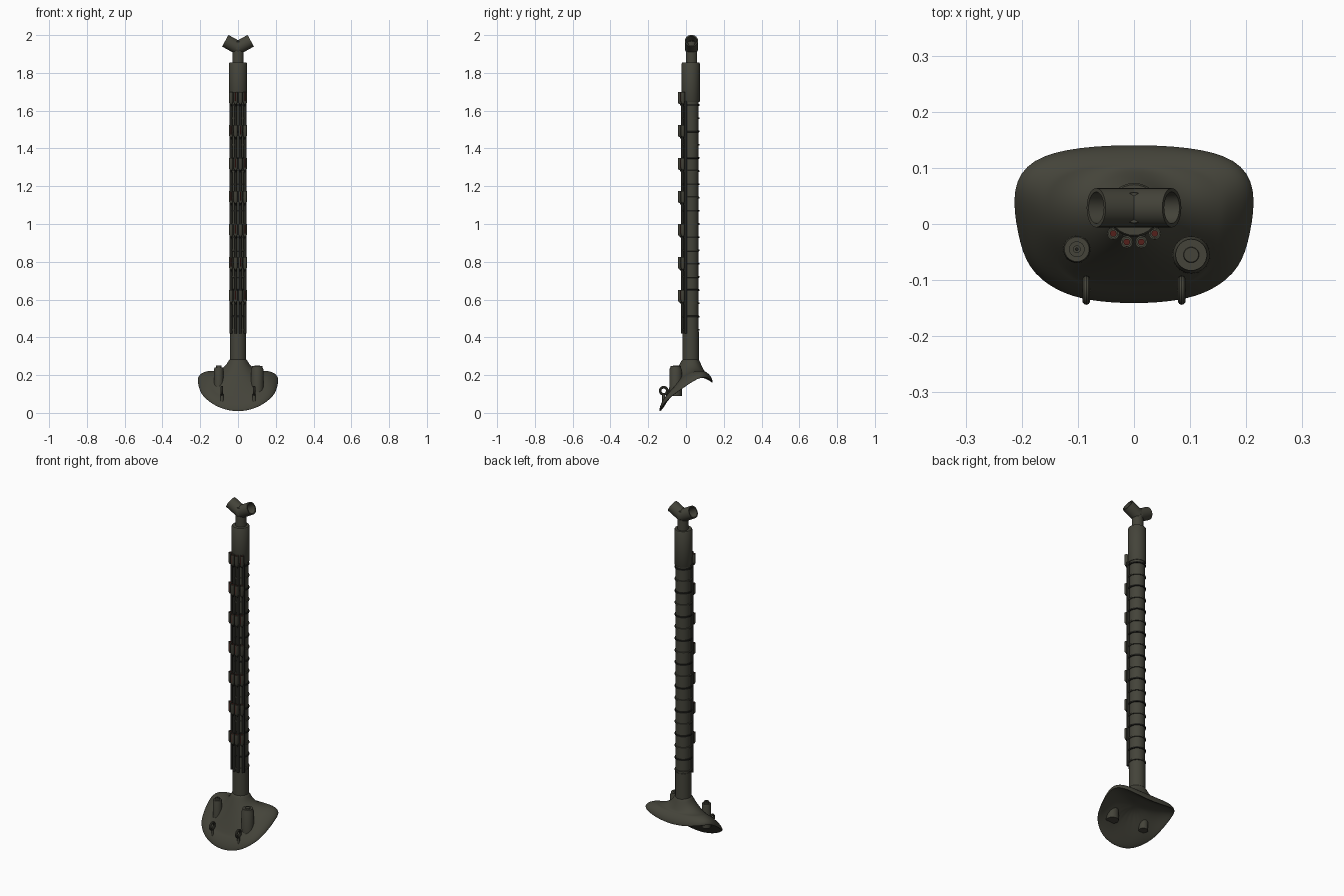
import bpy, bmesh, math
from mathutils import Vector

cube = bpy.data.objects.get("Cube")
if cube:
    bpy.data.objects.remove(cube, do_unlink=True)


def material(name, colour):
    mat = bpy.data.materials.new(name)
    mat.use_nodes = True
    mat.diffuse_color = (*colour, 1)
    mat.node_tree.nodes["Principled BSDF"].inputs["Base Color"].default_value = (*colour, 1)
    return mat


OLIVE = material("dark olive", (.058, .057, .042))
DARK = material("near black olive", (.016, .016, .013))
RED = material("dark red", (.09, .014, .011))
AXIS_Y = .025


def finish(name, bm, mat, angle=35):
    bmesh.ops.recalc_face_normals(bm, faces=bm.faces)
    mesh = bpy.data.meshes.new(name)
    bm.to_mesh(mesh)
    bm.free()
    obj = bpy.data.objects.new(name, mesh)
    bpy.context.collection.objects.link(obj)
    mesh.materials.append(mat)
    bpy.ops.object.select_all(action="DESELECT")
    obj.select_set(True)
    bpy.context.view_layer.objects.active = obj
    bpy.ops.object.shade_smooth_by_angle(angle=math.radians(angle))
    return obj


def bridge(bm, loops):
    """Joins successive rings of equal length and caps both ends."""
    rings = [[bm.verts.new(p) for p in loop] for loop in loops]
    for a, b in zip(rings, rings[1:]):
        for i in range(len(a)):
            j = (i + 1) % len(a)
            bm.faces.new((a[i], a[j], b[j], b[i]))
    bm.faces.new(rings[0])
    bm.faces.new(rings[-1])


def lathe(name, profile, origin, mat, axis=(0, 0, 1), sides=32):
    """Revolves (radius, height) points about an axis through origin."""
    turn = Vector((0, 0, 1)).rotation_difference(Vector(axis))
    bm = bmesh.new()
    loops = []
    for r, h in profile:
        angles = [math.tau * i / sides for i in range(sides)]
        loops.append([Vector(origin) + turn @ Vector((r * math.cos(a), r * math.sin(a), h))
                      for a in angles])
    bridge(bm, loops)
    return finish(name, bm, mat)


def rod(name, start, end, r, mat, sides=12):
    start, end = Vector(start), Vector(end)
    d = end - start
    return lathe(name, [(r, 0), (r, d.length)], start, mat, d.normalized(), sides)


# Pole, sleeves and stem
lathe("pole", [(.041, .27), (.041, 1.67)], (0, AXIS_Y, 0), OLIVE)
lathe("lower_sleeve", [(.043, .25), (.043, .43)], (0, AXIS_Y, 0), OLIVE)
lathe("upper_sleeve", [(.045, 1.645), (.048, 1.65), (.048, 1.85), (.045, 1.855)],
      (0, AXIS_Y, 0), OLIVE)
lathe("stem", [(.03, 1.84), (.03, 1.94), (.027, 1.965)], (0, .029, 0), OLIVE)

# Forked top with hollow ends
for side, label in ((1, "left"), (-1, "right")):
    lathe(label + "_fork_arm",
          [(.035, -.01), (.035, .077), (.028, .077), (.026, .03)],
          (0, .029, 1.933), OLIVE, (side * .875, 0, .484))

# Bands around the pole
for i in range(18):
    z = .44 + .07 * i
    lathe(f"band_{i}", [(.04, z - .005), (.046, z - .004), (.046, z + .004), (.04, z + .005)],
          (0, AXIS_Y, 0), DARK if i % 2 else OLIVE)

# Four cables down the front with seven rows of cups
for n, (x, y) in enumerate(((-.037, -.017), (-.013, -.032), (.013, -.032), (.037, -.017))):
    rod(f"cable_{n}", (x, y + .014, .42), (x, y + .014, 1.65), .008, DARK)
    for row in range(7):
        z = 1.67 - .175 * row
        lathe(f"cup_{row}_{n}",
              [(.006, -.035), (.011, -.025), (.011, .03), (.008, .03), (.008, .015)],
              (x, y, z), OLIVE, sides=12)
        rod(f"cup_core_{row}_{n}", (x, y, z), (x, y, z + .028), .006, RED, 10)
        rod(f"cup_strut_{row}_{n}", (x, y, z - .025), (x * .9, y + .018, z - .06), .005, DARK, 8)
        if (row + n) % 2:
            rod(f"cup_stripe_{row}_{n}", (x, y - .0095, z - .02), (x, y - .0095, z + .025),
                .0025, RED, 6)


# Curved base shell: half outlines from front centre to back centre
def mirrored(half):
    return ([Vector(p) for p in half] +
            [Vector((-x, y, z)) for x, y, z in half[-2:0:-1]])


edge = mirrored([(0, -.143, .002), (.08, -.138, .015), (.14, -.12, .045), (.19, -.08, .085),
                 (.208, -.02, .125), (.22, .065, .185), (.185, .118, .185),
                 (.1, .138, .165), (0, .142, .155)])
tray = mirrored([(0, -.108, .085), (.06, -.107, .087), (.11, -.098, .095), (.138, -.06, .14),
                 (.152, -.01, .195), (.155, .045, .222), (.13, .085, .222),
                 (.08, .102, .217), (0, .105, .215)])
centre = Vector((0, AXIS_Y, 0))
lift = Vector((0, 0, 1))


def collar(r, z):
    ring = []
    for p in tray:
        d = p - centre
        d.z = 0
        ring.append(centre + d.normalized() * r + lift * z)
    return ring


def under(p, keep, drop):
    q = centre + (p - centre) * keep
    q.z = p.z - drop
    return q


bm = bmesh.new()
bridge(bm, [collar(.042, .285), collar(.05, .28), collar(.064, .25),
            [p.lerp(q, .6) for p, q in zip(tray, collar(.075, .225))],
            tray,
            [p.lerp(q, .15) + lift * .008 for p, q in zip(tray, edge)],
            [p.lerp(q, .75) + lift * .022 for p, q in zip(tray, edge)],
            [p + lift * .014 for p in edge], edge,
            [under(p, .93, -.006) for p in edge],
            [under(p, .95, .03) for p in tray],
            collar(.05, .185)])
shell = finish("base_shell", bm, OLIVE, 60)
smooth = shell.modifiers.new("rounding", "SUBSURF")
smooth.levels = smooth.render_levels = 2

# Bosses standing on the tray
lathe("right_boss", [(.025, .1), (.024, .235), (.022, .24), (.014, .24), (.014, .25),
                     (.006, .25), (.006, .24)], (-.102, -.045, 0), OLIVE)
lathe("right_boss_pin", [(.003, .23), (.003, .252)], (-.102, -.045, 0), DARK, sides=10)
lathe("left_boss", [(.034, .09), (.033, .23), (.028, .24), (.028, .248), (.014, .248),
                    (.013, .252)], (.102, -.055, 0), OLIVE)

# Eyelets on the front lip
for x, label in ((.085, "left"), (-.085, "right")):
    bpy.ops.mesh.primitive_torus_add(location=(x, -.118, .117), rotation=(0, math.pi / 2, 0),
                                     major_radius=.019, minor_radius=.007,
                                     major_segments=24, minor_segments=10)
    eyelet = bpy.context.object
    eyelet.name = label + "_eyelet"
    eyelet.data.materials.append(OLIVE)
    bpy.ops.object.shade_smooth_by_angle()
    rod(label + "_eyelet_foot", (x, -.118, .1), (x, -.118, .06), .008, OLIVE)
